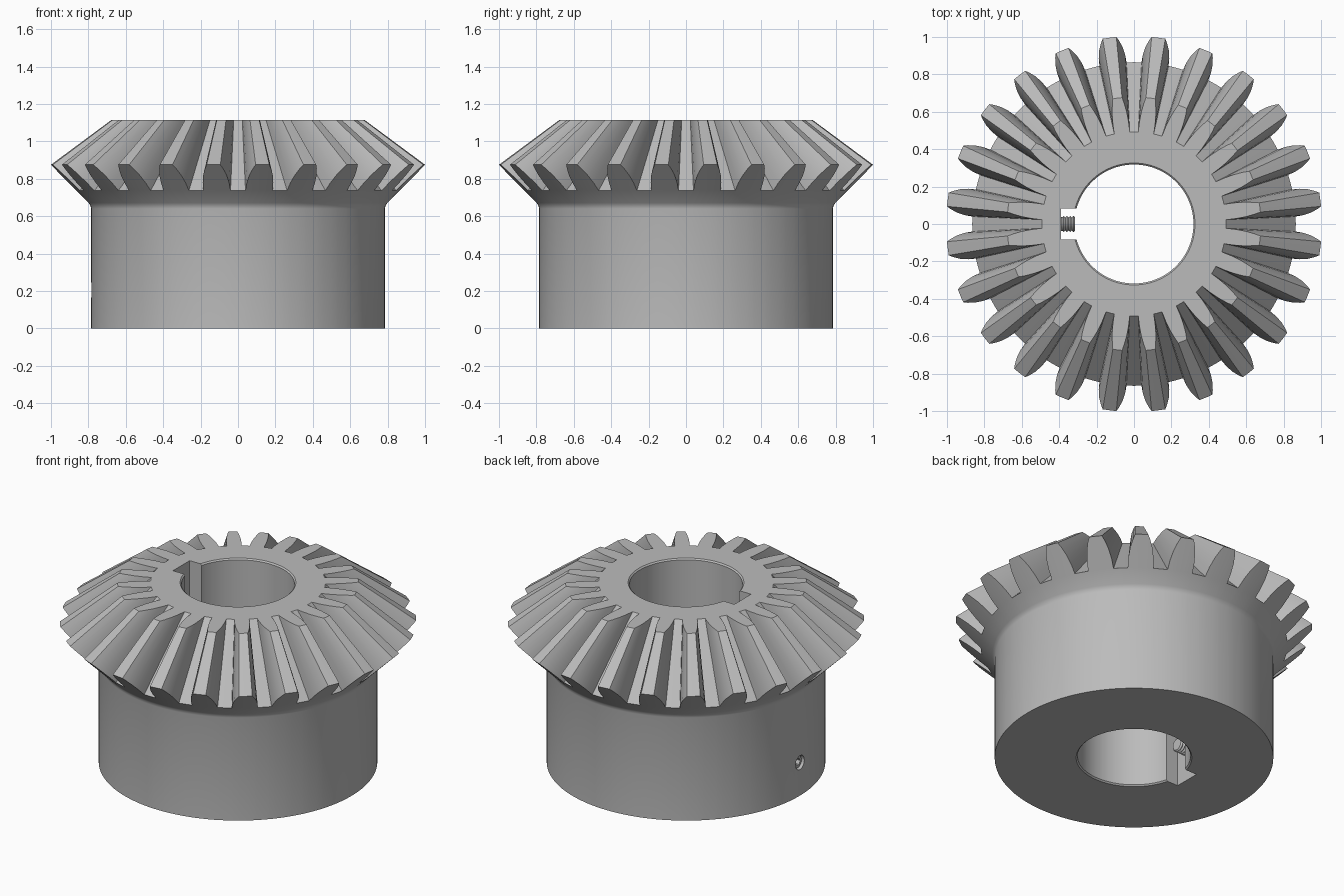
import bpy, bmesh, math
from mathutils import Vector, Matrix

cube = bpy.data.objects.get("Cube")
if cube:
    bpy.data.objects.remove(cube)

TEETH = 24
APEX_Z, TOP_Z = 1.615, 1.115          # cone apex and flat top face
ROOT_R, ROOT_Z = 0.865, 0.737         # tooth root at the large end
TIP_R, TIP_Z = 1.0045, 0.875          # tooth tip at the large end
HUB_R, BORE_R, CHAMFER = 0.785, 0.318, 0.008
SCREW_Z = 0.205

steel = bpy.data.materials.new("steel grey")
steel.use_nodes = True
grey = (0.5, 0.5, 0.5, 1)
steel.diffuse_color = grey
steel.node_tree.nodes["Principled BSDF"].inputs["Base Color"].default_value = grey


def finish(bm, name):
    bmesh.ops.remove_doubles(bm, verts=bm.verts, dist=1e-5)
    bmesh.ops.recalc_face_normals(bm, faces=bm.faces)
    mesh = bpy.data.meshes.new(name)
    bm.to_mesh(mesh)
    bm.free()
    obj = bpy.data.objects.new(name, mesh)
    obj.data.materials.append(steel)
    bpy.context.collection.objects.link(obj)
    return obj


def activate(obj):
    bpy.ops.object.select_all(action='DESELECT')
    obj.select_set(True)
    bpy.context.view_layer.objects.active = obj


def smooth(obj):
    activate(obj)
    bpy.ops.object.shade_smooth_by_angle(angle=math.radians(30))


def sweep(bm, columns, loop):
    """Skin (angle, [(r, z), ...]) columns around z; loop closes each section."""
    grid = [[bm.verts.new((r * math.cos(a), r * math.sin(a), z)) for r, z in pts]
            for a, pts in columns]
    count = len(grid[0])
    for i, col in enumerate(grid):
        nxt = grid[(i + 1) % len(grid)]
        for j in range(count if loop else count - 1):
            k = (j + 1) % count
            bm.faces.new((col[j], nxt[j], nxt[k], col[k]))
    return grid


def to_top(r, z):
    """Slide a large-end point towards the apex until it meets the top face."""
    return r * (APEX_Z - TOP_Z) / (APEX_Z - z)


def gear_section(h):
    """Radial section where the tooth reaches the fraction h of its height."""
    r = ROOT_R + h * (TIP_R - ROOT_R)
    z = ROOT_Z + h * (TIP_Z - ROOT_Z)
    return [(BORE_R, CHAMFER), (BORE_R + CHAMFER, 0), (HUB_R, 0), (HUB_R, 0.64),
            (HUB_R + 0.004, 0.656), (HUB_R + 0.014, 0.671), (ROOT_R, ROOT_Z),
            (r, z), (to_top(r, z), TOP_Z), (to_top(ROOT_R, ROOT_Z), TOP_Z),
            (BORE_R + CHAMFER, TOP_Z), (BORE_R, TOP_Z - CHAMFER)]


# Gear body: tooth flank as (half angle in degrees, height fraction)
flank = [(4.85, 0), (4.5, 0.3), (3.8, 0.6), (2.85, 0.85), (2.1, 1)]
tooth = [(-a, h) for a, h in flank] + [(0, 1)] + flank[::-1] + [(7.5, 0)]
columns = [(math.radians(360 / TEETH * (t + 0.5) + a), gear_section(h))
           for t in range(TEETH) for a, h in tooth]
bm = bmesh.new()
sweep(bm, columns, True)
gear = finish(bm, "bevel_gear")

# Keyway and set screw hole
bm = bmesh.new()
bmesh.ops.create_cube(bm, size=1, matrix=Matrix.Translation((-0.29, 0, 0.6))
                      @ Matrix.Diagonal((0.2, 0.164, 2, 1)))
keyway = finish(bm, "keyway_cutter")
bm = bmesh.new()
bmesh.ops.create_cone(bm, cap_ends=True, segments=32, radius1=0.043, radius2=0.043,
                      depth=0.6, matrix=Matrix.Translation((-0.65, 0, SCREW_Z))
                      @ Matrix.Rotation(math.pi / 2, 4, 'Y'))
hole = finish(bm, "screw_hole_cutter")
for cutter in (keyway, hole):
    cutter.hide_render = True
    mod = gear.modifiers.new(cutter.name, 'BOOLEAN')
    mod.operation, mod.solver, mod.object = 'DIFFERENCE', 'EXACT', cutter
    activate(gear)
    bpy.ops.object.modifier_apply(modifier=mod.name)
    bpy.data.objects.remove(cutter)
smooth(gear)

# Threaded set screw with a hexagonal socket in its outer end
LENGTH, PITCH, SIDES = 0.455, 0.0175, 24
thread = [(0.043 if i % 2 else 0.035, i * PITCH / 2)
          for i in range(int(2 * LENGTH / PITCH) + 1)]
columns = []
for s in range(SIDES):
    a = math.tau * s / SIDES
    hexagon = 0.02 / math.cos((a + math.pi / 6) % (math.pi / 3) - math.pi / 6)
    columns.append((a, thread + [(hexagon, LENGTH), (hexagon, LENGTH - 0.06)]))
bm = bmesh.new()
grid = sweep(bm, columns, False)
for end in (0, -1):
    bm.faces.new([col[end] for col in grid])
bm.transform(Matrix.Translation((-0.315, 0, SCREW_Z)) @ Matrix.Rotation(-math.pi / 2, 4, 'Y'))
smooth(finish(bm, "set_screw"))
